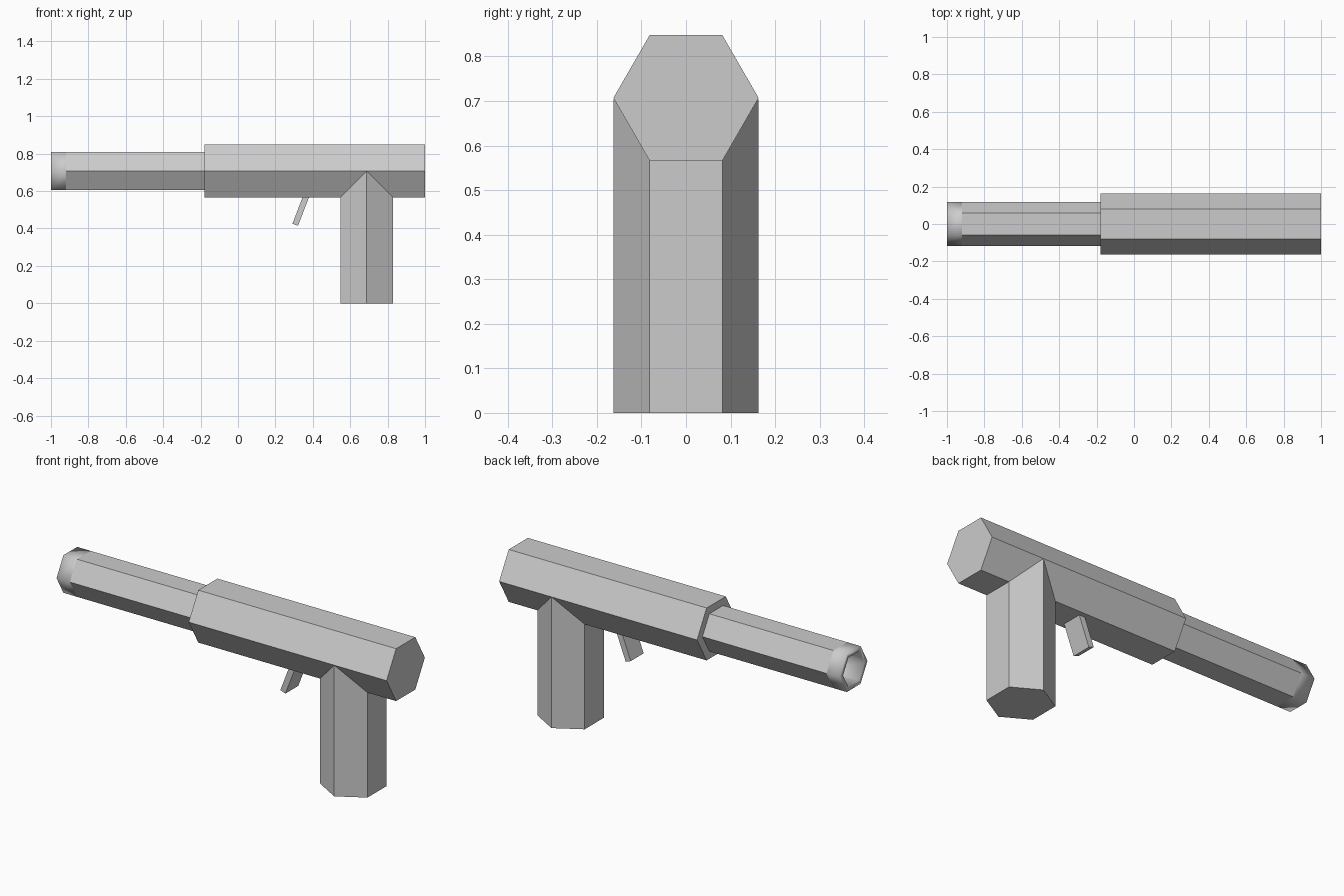
import bpy, bmesh, math
from mathutils import Vector, Matrix

cube = bpy.data.objects.get("Cube")
if cube:
    bpy.data.objects.remove(cube, do_unlink=True)

GREY = (0.6, 0.6, 0.6, 1)
metal = bpy.data.materials.new("plain grey")
metal.use_nodes = True
metal.diffuse_color = GREY
metal.node_tree.nodes["Principled BSDF"].inputs["Base Color"].default_value = GREY

AXIS_Z = 0.707          # height of the bore line
BODY_R, BARREL_R = 0.163, 0.117


def add_object(name, bm):
    bmesh.ops.recalc_face_normals(bm, faces=bm.faces)
    mesh = bpy.data.meshes.new(name)
    bm.to_mesh(mesh)
    bm.free()
    mesh.materials.append(metal)
    obj = bpy.data.objects.new(name, mesh)
    bpy.context.collection.objects.link(obj)
    return obj


def hex_tube(name, stations, along_x=True, smooth=()):
    """Hexagonal rings (position, radius) joined in order and capped at both ends."""
    bm = bmesh.new()
    rings = []
    for pos, r in stations:
        ring = []
        for i in range(6):
            a = i * math.pi / 3
            u, v = r * math.cos(a), r * math.sin(a)
            ring.append(bm.verts.new((pos, u, v) if along_x else (v, u, pos)))
        rings.append(ring)
    for k, (lo, hi) in enumerate(zip(rings, rings[1:])):
        for i in range(6):
            j = (i + 1) % 6
            face = bm.faces.new((lo[i], lo[j], hi[j], hi[i]))
            face.smooth = k in smooth
    bm.faces.new(rings[0])
    bm.faces.new(rings[-1])
    return add_object(name, bm)


# Main body
body = hex_tube("body", [(-0.18, BODY_R), (1.0, BODY_R)])
body.location.z = AXIS_Z

# Barrel with a softly shaded muzzle and a hollow bore
barrel = hex_tube("barrel", [(-0.17, BARREL_R), (-0.92, BARREL_R), (-1.0, BARREL_R),
                             (-1.0, BARREL_R * 0.78), (-0.8, BARREL_R * 0.7)],
                  smooth=(1, 2, 3))
barrel.location.z = AXIS_Z

# Grip, its top buried in the body
grip = hex_tube("grip", [(0, BODY_R), (0.703, BODY_R)], along_x=False)
grip.location.x = 0.688

# Slanted trigger plate
bm = bmesh.new()
bmesh.ops.create_cube(bm, size=1)
bmesh.ops.scale(bm, vec=Vector((0.032, 0.11, 0.24)), verts=bm.verts)
bmesh.ops.rotate(bm, cent=(0, 0, 0), matrix=Matrix.Rotation(math.radians(21), 3, 'Y'),
                 verts=bm.verts)
trigger = add_object("trigger", bm)
trigger.location = (0.349, 0, 0.532)
